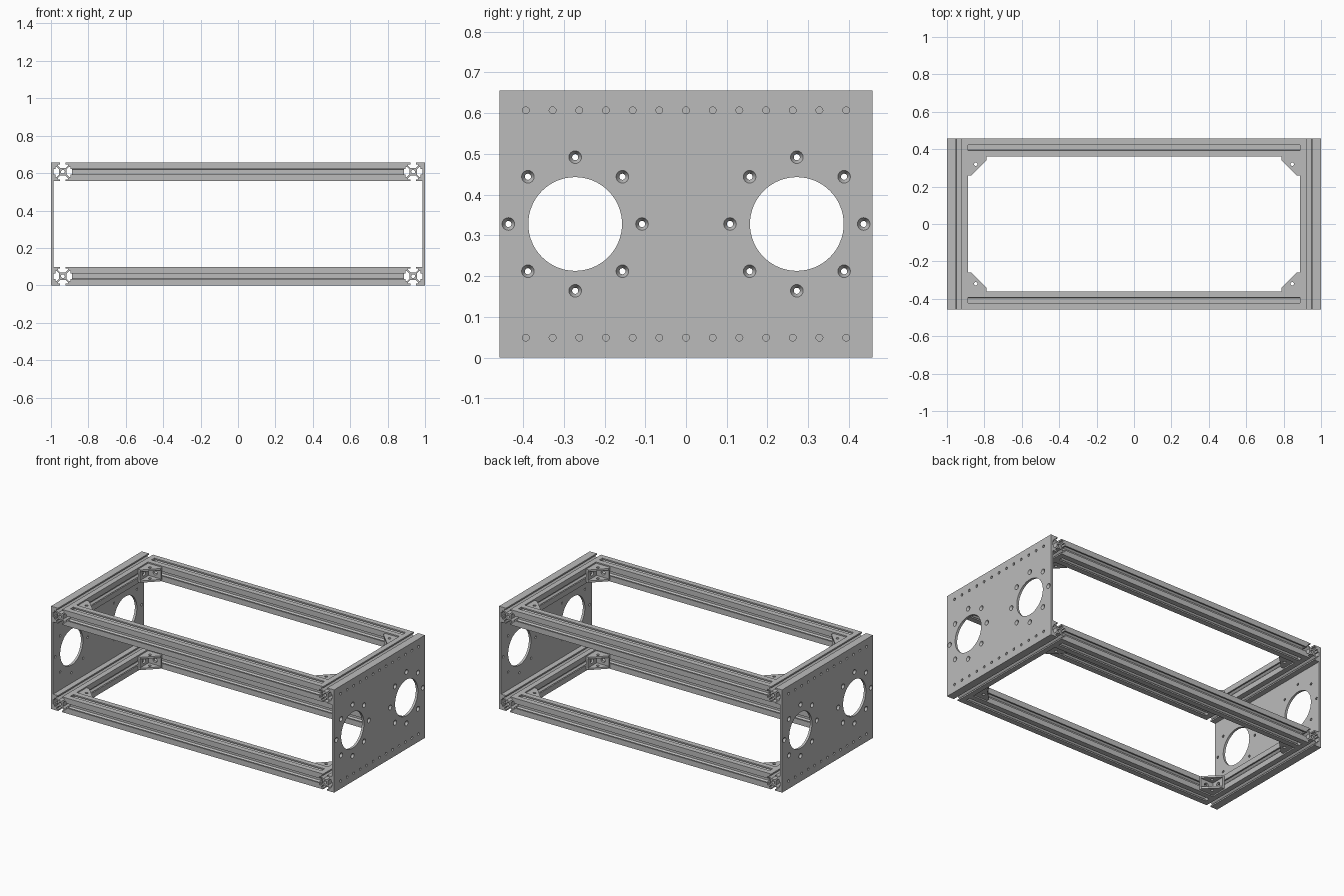
import bpy
import bmesh
from math import pi, cos, sin
from mathutils import Matrix, Vector

if "Cube" in bpy.data.objects:
    bpy.data.objects.remove(bpy.data.objects["Cube"])

MM = 0.0049                   # one millimetre in model units
HALF = 10 * MM                # half the rail width
PLATE = 3 * MM                # plate thickness
WIDTH, HEIGHT = 0.916, 0.656  # plate size
RAIL_X = 1 - PLATE - HALF
RAIL_Y = WIDTH / 2 - HALF
RAIL_Z = (HALF, HEIGHT - HALF)
INNER_X, INNER_Y = RAIL_X - HALF, RAIL_Y - HALF

metal = bpy.data.materials.new("grey_metal")
metal.use_nodes = True
metal.diffuse_color = (0.5, 0.5, 0.5, 1)
metal.node_tree.nodes["Principled BSDF"].inputs["Base Color"].default_value = (0.5, 0.5, 0.5, 1)


def circle(cx, cy, r, n=32):
    return [(cx + r * cos(2 * pi * i / n), cy + r * sin(2 * pi * i / n)) for i in range(n)]


def add(name, mesh, loc=(0, 0, 0), rot=(0, 0, 0)):
    ob = bpy.data.objects.new(name, mesh)
    ob.location, ob.rotation_euler = loc, rot
    bpy.context.collection.objects.link(ob)
    return ob


def evaluated_mesh(ob):
    bpy.context.view_layer.update()
    deps = bpy.context.evaluated_depsgraph_get()
    return bpy.data.meshes.new_from_object(ob.evaluated_get(deps))


def extrude(name, loops, depth):
    """Flat outline with holes, extruded evenly about z = 0."""
    curve = bpy.data.curves.new(name, 'CURVE')
    curve.dimensions, curve.fill_mode, curve.extrude = '2D', 'BOTH', depth / 2
    for loop in loops:
        spline = curve.splines.new('POLY')
        spline.points.add(len(loop) - 1)
        for point, (x, y) in zip(spline.points, loop):
            point.co = (x, y, 0, 1)
        spline.use_cyclic_u = True
    ob = add(name, curve)
    mesh = evaluated_mesh(ob)
    bpy.data.objects.remove(ob)
    bm = bmesh.new()
    bm.from_mesh(mesh)
    bmesh.ops.remove_doubles(bm, verts=bm.verts, dist=1e-5)
    bmesh.ops.recalc_face_normals(bm, faces=bm.faces)
    bm.to_mesh(mesh)
    bm.free()
    mesh.materials.clear()
    mesh.materials.append(metal)
    return mesh


def cones(name, items):
    """One mesh of cones: (matrix, bottom radius, top radius, depth)."""
    bm = bmesh.new()
    for matrix, r1, r2, depth in items:
        bmesh.ops.create_cone(bm, cap_ends=True, segments=24, radius1=r1,
                              radius2=r2, depth=depth, matrix=matrix)
    mesh = bpy.data.meshes.new(name)
    bm.to_mesh(mesh)
    bm.free()
    mesh.materials.append(metal)
    return mesh


def cut(mesh, cutters):
    body = add("body", mesh)
    helpers = []
    for cutter in cutters:
        helper = add("cutter", cutter)
        helper.hide_render = True
        helpers.append(helper)
        mod = body.modifiers.new("cut", 'BOOLEAN')
        mod.operation, mod.solver, mod.object = 'DIFFERENCE', 'EXACT', helper
    result = evaluated_mesh(body)
    for ob in helpers + [body]:
        bpy.data.objects.remove(ob)
    return result


parts = []

# Slotted rail section: one side, turned four times, with a centre bore
side = [(-10, 10), (-3, 10), (-3, 8.2), (-5.5, 8.2), (-5.5, 6.8), (-2.7, 4)]
side += [(-x, y) for x, y in reversed(side[1:])]
section = []
for k in range(4):
    turn = Matrix.Rotation(-k * pi / 2, 2)
    section += [tuple(turn @ Vector(p) * MM) for p in side]
bore = circle(0, 0, 2.1 * MM, 20)
long_rail = extrude("long_rail", [section, bore], 2 * INNER_X)
cross_rail = extrude("cross_rail", [section, bore], WIDTH)

for z, level in zip(RAIL_Z, ("lower", "upper")):
    for s, end in ((-1, "front"), (1, "back")):
        parts.append(add(f"{level}_{end}_rail", long_rail, (0, s * RAIL_Y, z), (0, pi / 2, 0)))
    for s, end in ((-1, "right"), (1, "left")):
        parts.append(add(f"{level}_{end}_cross_rail", cross_rail, (s * RAIL_X, 0, z), (pi / 2, 0, 0)))

# End plates: two large openings, rows of rail holes, rings of countersunk holes
w, h = WIDTH / 2, HEIGHT / 2
loops = [[(-w, -h), (w, -h), (w, h), (-w, h)]]
sinks = []
for s in (-1, 1):
    loops.append(circle(s * 0.272, 0, 0.115, 64))
    for x, y in circle(s * 0.272, 0, 0.164, 8):
        sinks.append((Matrix.Translation((x, y, 0)), 0.0067, 0.0163, PLATE * 1.2))
    for i in range(13):
        loops.append(circle((i - 6) * 0.0655, s * (h - HALF), 0.0083, 20))
plate = cut(extrude("end_plate", loops, PLATE), [cones("sinks", sinks)])
for s, end in ((-1, "right"), (1, "left")):
    parts.append(add(f"{end}_end_plate", plate, (s * (1 - PLATE / 2), 0, h), (pi / 2, 0, s * pi / 2)))

# Corner brackets: a wedge hollowed from its long side, with a hole in each leg
LEG, TIP, WALL, TALL = 0.1, 0.018, 0.012, 0.082
wedge = [(0, 0), (LEG, 0), (LEG, TIP), (TIP, LEG), (0, LEG)]
body = extrude("corner_bracket", [wedge, circle(0.041, 0.041, 0.009, 20)], TALL)
pocket = extrude("pocket", [[(WALL, WALL), (0.3, WALL), (WALL, 0.3)]], TALL - 2 * WALL)
leg_holes = cones("leg_holes", [
    (Matrix.Translation((0.058, 0, 0)) @ Matrix.Rotation(pi / 2, 4, 'X'), 0.014, 0.014, 0.04),
    (Matrix.Translation((0, 0.058, 0)) @ Matrix.Rotation(pi / 2, 4, 'Y'), 0.014, 0.014, 0.04)])
bracket = cut(body, [pocket, leg_holes])
corners = (("front_right", -1, -1), ("front_left", 1, -1), ("back_left", 1, 1), ("back_right", -1, 1))
for z, level in zip(RAIL_Z, ("lower", "upper")):
    for k, (corner, sx, sy) in enumerate(corners):
        parts.append(add(f"{level}_{corner}_bracket", bracket,
                         (sx * INNER_X, sy * INNER_Y, z), (0, 0, k * pi / 2)))

# Smooth the round walls, keep every other edge crisp
bpy.ops.object.select_all(action='DESELECT')
for ob in parts:
    ob.select_set(True)
bpy.context.view_layer.objects.active = parts[0]
bpy.ops.object.shade_smooth_by_angle(angle=pi / 6)
